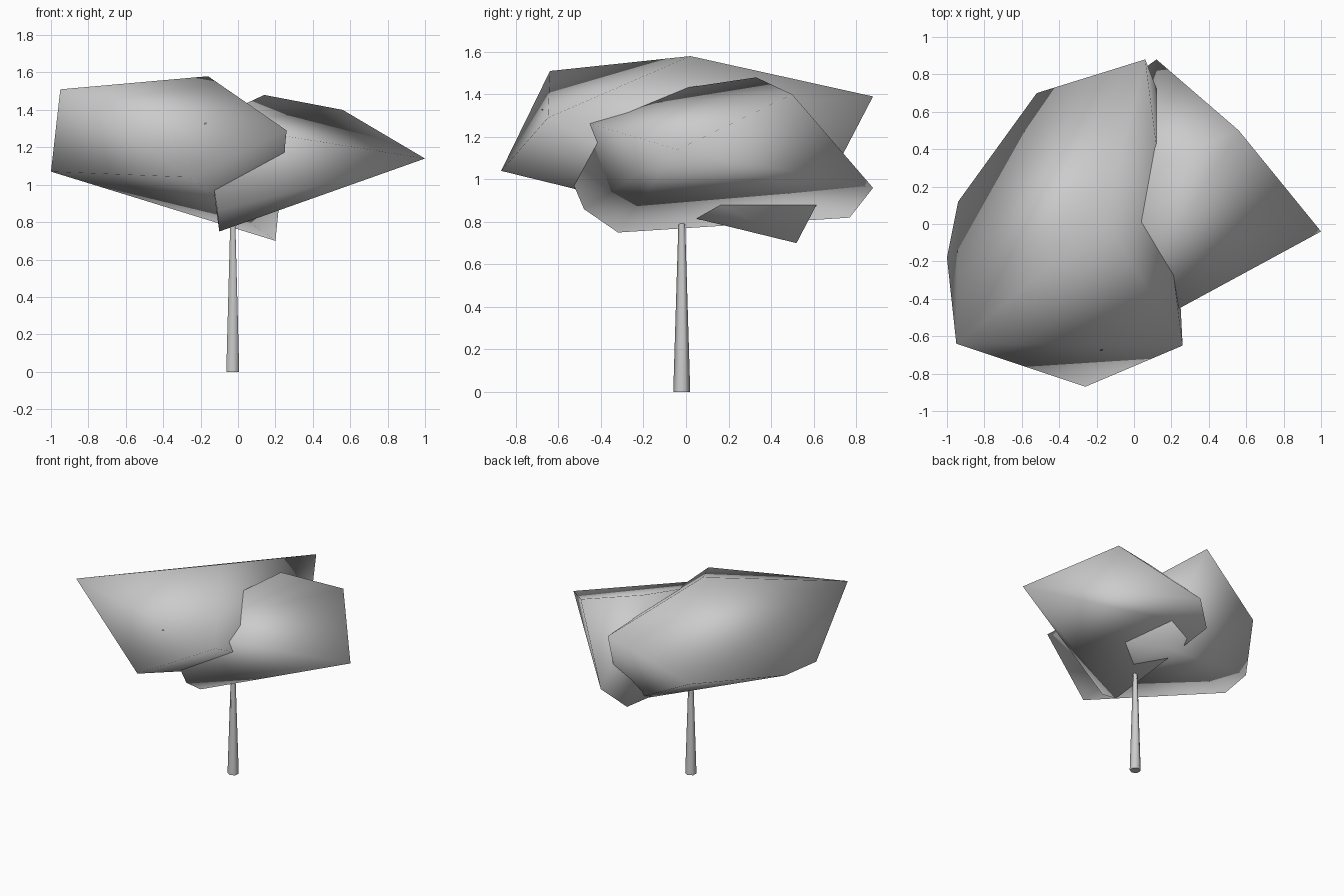
import bpy
import bmesh
from mathutils import Matrix, Vector

if "Cube" in bpy.data.objects:
    bpy.data.objects.remove(bpy.data.objects["Cube"], do_unlink=True)

# One plain grey for the whole tree
grey = bpy.data.materials.new("light_grey")
grey.use_nodes = True
colour = (0.6, 0.6, 0.6, 1.0)
grey.diffuse_color = colour
grey.node_tree.nodes["Principled BSDF"].inputs["Base Color"].default_value = colour


def finish(name, bm, smooth=True):
    """Turn a bmesh into a named, shaded object."""
    bmesh.ops.recalc_face_normals(bm, faces=bm.faces)
    for face in bm.faces:
        face.smooth = smooth
    mesh = bpy.data.meshes.new(name)
    bm.to_mesh(mesh)
    bm.free()
    mesh.materials.append(grey)
    obj = bpy.data.objects.new(name, mesh)
    bpy.context.collection.objects.link(obj)
    return obj


def foliage(name, corners):
    """Low-poly foliage clump: the hull around a few corner points."""
    bm = bmesh.new()
    for corner in corners:
        bm.verts.new(Vector(corner))
    bmesh.ops.convex_hull(bm, input=bm.verts)
    loose = [v for v in bm.verts if not v.link_faces]
    bmesh.ops.delete(bm, geom=loose, context="VERTS")
    return finish(name, bm)


# Large clump on the right side
foliage("right_foliage", [
    (-0.95, -0.64, 1.51), (-0.16, 0.02, 1.58), (0.06, 0.88, 1.39),
    (-0.26, -0.87, 1.04), (0.26, -0.65, 1.29), (-1.0, -0.18, 1.07),
    (0.20, 0.52, 0.70), (-0.94, 0.12, 1.06), (-0.52, 0.70, 1.10),
])

# Smaller clump on the left side, pushed into the first
foliage("left_foliage", [
    (1.0, -0.04, 1.14), (-0.18, -0.68, 1.33), (0.56, 0.50, 1.40),
    (0.12, 0.88, 0.96), (0.14, 0.33, 1.48), (-0.10, -0.32, 0.75),
    (-0.03, 0.77, 0.82), (-0.11, -0.48, 0.86),
])

# Thin tapered trunk
height = 0.95
bm = bmesh.new()
bmesh.ops.create_cone(bm, cap_ends=True, segments=6, radius1=0.04, radius2=0.011,
                      depth=height, matrix=Matrix.Translation((-0.028, -0.02, height / 2)))
trunk = finish("trunk", bm)
for face in trunk.data.polygons:
    face.use_smooth = abs(face.normal.z) < 0.5
for edge in trunk.data.edges:
    ends = [trunk.data.vertices[i].co.z for i in edge.vertices]
    edge.use_edge_sharp = abs(ends[0] - ends[1]) < 0.01
